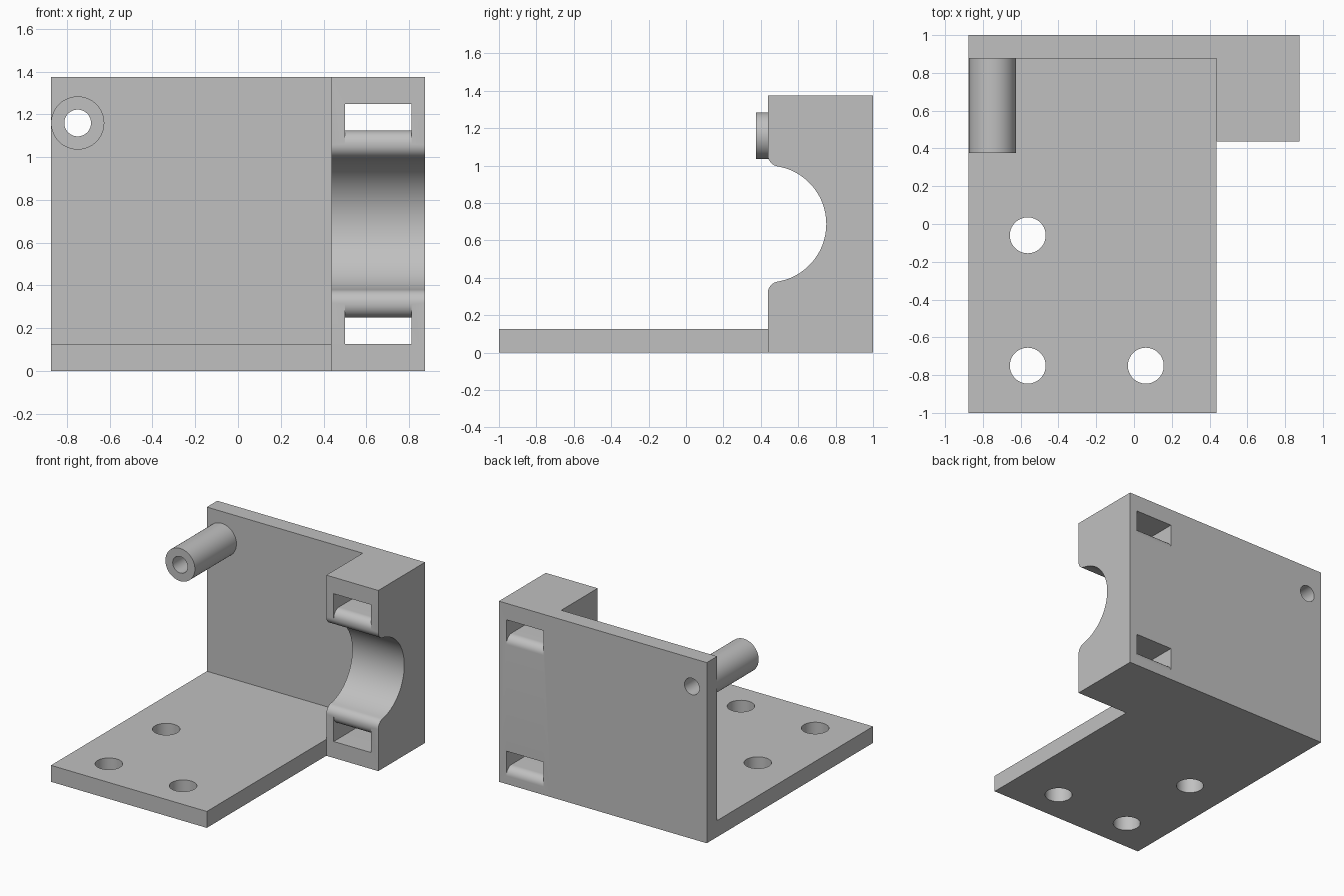
import bpy, bmesh, math
from mathutils import Matrix, Vector

cube = bpy.data.objects.get("Cube")
if cube:
    bpy.data.objects.remove(cube, do_unlink=True)

# One grey material
grey = bpy.data.materials.new("plain grey")
grey.use_nodes = True
GREY = (0.53, 0.53, 0.53, 1)
grey.diffuse_color = GREY
grey.node_tree.nodes["Principled BSDF"].inputs["Base Color"].default_value = GREY


def finish(name, bm):
    bmesh.ops.recalc_face_normals(bm, faces=bm.faces)
    mesh = bpy.data.meshes.new(name)
    bm.to_mesh(mesh)
    bm.free()
    mesh.materials.append(grey)
    obj = bpy.data.objects.new(name, mesh)
    bpy.context.collection.objects.link(obj)
    return obj


def extrude_x(name, profile, x0, x1):
    """Extrude a (y, z) outline from x0 to x1."""
    bm = bmesh.new()
    face = bm.faces.new([bm.verts.new((x0, y, z)) for y, z in profile])
    new = bmesh.ops.extrude_face_region(bm, geom=[face])["geom"]
    verts = [v for v in new if isinstance(v, bmesh.types.BMVert)]
    bmesh.ops.translate(bm, verts=verts, vec=(x1 - x0, 0, 0))
    return finish(name, bm)


def cylinder(name, centre, radius, length, axis):
    turn = Vector((0, 0, 1)).rotation_difference(Vector(axis)).to_matrix().to_4x4()
    bm = bmesh.new()
    bmesh.ops.create_cone(bm, cap_ends=True, segments=64, radius1=radius, radius2=radius,
                          depth=length, matrix=Matrix.Translation(centre) @ turn)
    return finish(name, bm)


def arc(cy, cz, r, a0, a1, steps):
    angles = [math.radians(a0 + (a1 - a0) * i / steps) for i in range(steps + 1)]
    return [(cy + r * math.cos(a), cz + r * math.sin(a)) for a in angles]


def combine(target, tool, operation):
    tool.hide_render = True
    mod = target.modifiers.new("combine", 'BOOLEAN')
    mod.operation, mod.solver, mod.object = operation, 'EXACT', tool
    bpy.context.view_layer.objects.active = target
    bpy.ops.object.modifier_apply(modifier=mod.name)
    bpy.data.objects.remove(tool, do_unlink=True)


LEFT, STEP, RIGHT = -0.875, 0.4375, 0.875
FRONT, TOP, MID = 0.4375, 1.375, 0.6875
R, F = 0.3125, 0.0625      # groove radius, fillet radius

# Base plate and back wall as one L section
bracket = extrude_x("mounting_bracket", [(-1, 0), (1, 0), (1, TOP), (0.875, TOP),
                                         (0.875, 0.125), (-1, 0.125)], LEFT, STEP)

# Clamp block with a round groove and filleted lips
rise = math.sqrt((R + F) ** 2 - F ** 2)
tilt = math.degrees(math.atan2(rise, F))
upper = arc(FRONT, MID, R, 0, tilt, 28) + arc(FRONT + F, MID + rise, F, 180 + tilt, 180, 10)[1:]
lower = [(y, 2 * MID - z) for y, z in reversed(upper[1:])]
block = extrude_x("clamp_block", [(FRONT, 0)] + lower + upper + [(FRONT, TOP), (1, TOP), (1, 0)],
                  STEP, RIGHT)
combine(bracket, block, 'UNION')

# Hollow standoff
combine(bracket, cylinder("standoff", (-0.75, 0.64, 1.16), 0.1245, 0.53, (0, 1, 0)), 'UNION')
combine(bracket, cylinder("standoff_bore", (-0.75, 0.7, 1.16), 0.0625, 1, (0, 1, 0)), 'DIFFERENCE')

# Strap slots with rounded mouths
back_mouth = [(1.1, -F), (1, -F)] + arc(1 - F, -F, F, 0, 90, 10)[1:]
front_low = arc(FRONT + F, -F, F, 90, 180, 10) + [(0.3, -F)]
front_high = [(y, 0.125 - z) for y, z in reversed(front_low)]
slots = [(1.125, back_mouth + front_low + [(0.3, 0.125), (1.1, 0.125)]),
         (0.125, back_mouth + [(0.3, 0)] + front_high + [(1.1, 0.125)])]
for floor, outline in slots:
    cutter = extrude_x("strap_slot", [(y, z + floor) for y, z in outline], 0.5, 0.8125)
    combine(bracket, cutter, 'DIFFERENCE')

# Screw holes in the base plate
for x, y in [(-0.5625, -0.06), (-0.5625, -0.75), (0.0625, -0.75)]:
    combine(bracket, cylinder("screw_hole", (x, y, 0.06), 0.095, 0.5, (0, 0, 1)), 'DIFFERENCE')

bpy.ops.object.select_all(action='DESELECT')
bracket.select_set(True)
bpy.context.view_layer.objects.active = bracket
bpy.ops.object.shade_smooth_by_angle(angle=math.radians(30))
